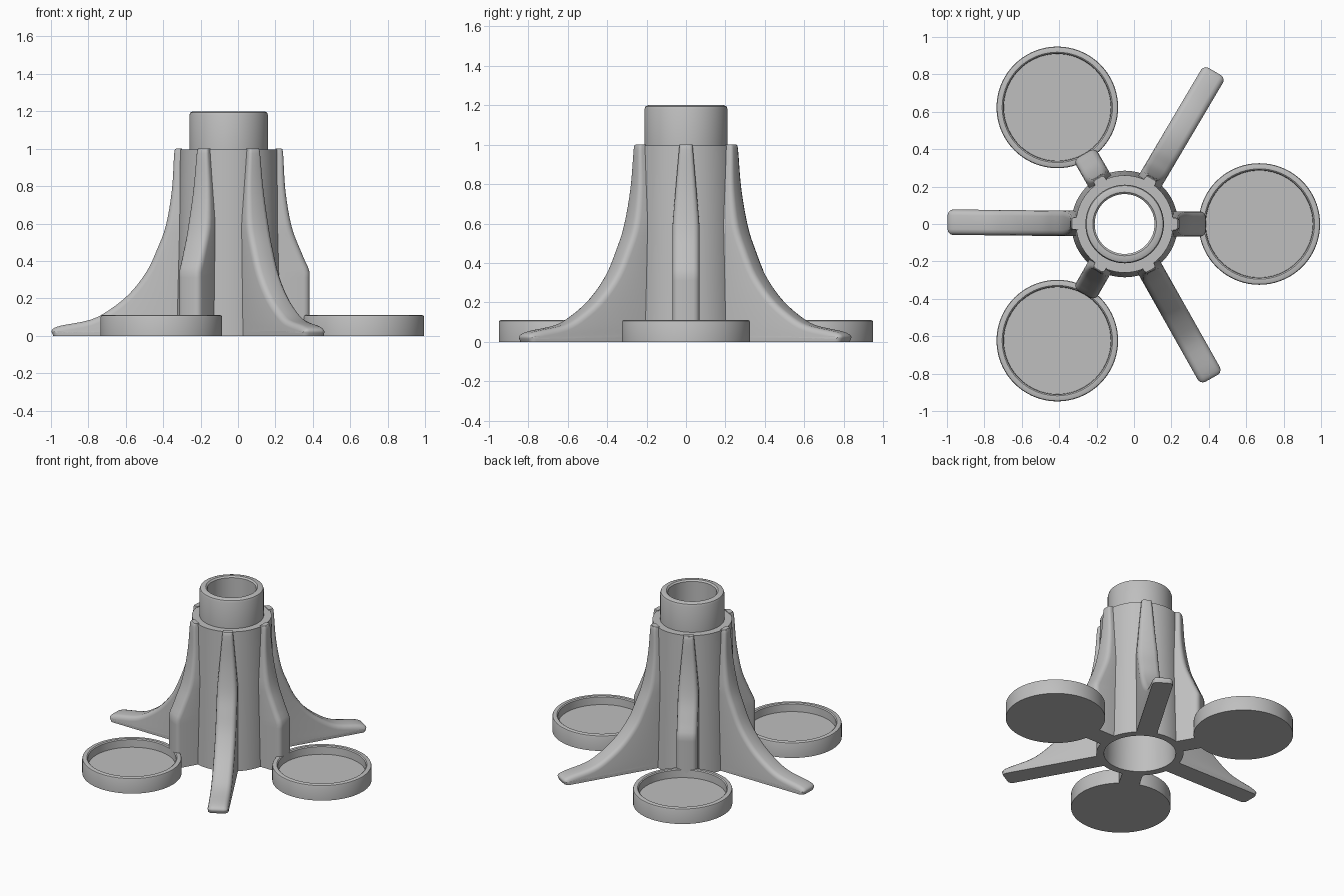
import bpy, bmesh, math
from mathutils import Vector, Matrix

cube = bpy.data.objects.get("Cube")
if cube:
    bpy.data.objects.remove(cube, do_unlink=True)

GREY = (0.52, 0.52, 0.52, 1)
grey = bpy.data.materials.new("plain grey")
grey.use_nodes = True
grey.diffuse_color = GREY
grey.node_tree.nodes["Principled BSDF"].inputs["Base Color"].default_value = GREY

AXIS_X = -0.05   # the column stands a little off the centre of the footprint


def finish(name, bm, angle=0):
    """Turn a bmesh into a smooth-shaded object, rotated about the column axis."""
    bmesh.ops.remove_doubles(bm, verts=bm.verts, dist=1e-5)
    bmesh.ops.recalc_face_normals(bm, faces=bm.faces)
    turn = Matrix.Translation((AXIS_X, 0, 0)) @ Matrix.Rotation(math.radians(angle), 4, 'Z')
    bm.transform(turn)
    mesh = bpy.data.meshes.new(name)
    bm.to_mesh(mesh)
    bm.free()
    mesh.materials.append(grey)
    obj = bpy.data.objects.new(name, mesh)
    bpy.context.collection.objects.link(obj)
    bpy.ops.object.select_all(action='DESELECT')
    obj.select_set(True)
    bpy.context.view_layer.objects.active = obj
    bpy.ops.object.shade_smooth_by_angle(angle=math.radians(35))


def lathe(name, profile, offset=0, angle=0, closed=False):
    bm = bmesh.new()
    verts = [bm.verts.new((r, 0, z)) for r, z in profile]
    if closed:
        verts.append(verts[0])
    edges = [bm.edges.new(pair) for pair in zip(verts, verts[1:])]
    bmesh.ops.spin(bm, geom=list(bm.verts) + edges, axis=(0, 0, 1), cent=(0, 0, 0),
                   angle=math.tau, steps=72, use_merge=True)
    bmesh.ops.translate(bm, verts=bm.verts, vec=(offset, 0, 0))
    finish(name, bm, angle)


def smooth_path(points, steps=4):
    """Catmull-Rom curve through the points."""
    pts = [Vector(p) for p in points]
    ext = [2 * pts[0] - pts[1]] + pts + [2 * pts[-1] - pts[-2]]
    path = []
    for a, b, c, d in zip(ext, ext[1:], ext[2:], ext[3:]):
        for i in range(steps):
            t = i / steps
            path.append(0.5 * (2 * b + (c - a) * t + (2 * a - 5 * b + 4 * c - d) * t ** 2
                               + (3 * b - a - 3 * c + d) * t ** 3))
    return path + [pts[-1]]


# Outer edge of a fin: distance from the axis, height
FIN_EDGE = [(0.282, 1), (0.291, 0.975), (0.303, 0.78), (0.335, 0.59), (0.383, 0.46),
            (0.44, 0.34), (0.53, 0.225), (0.635, 0.14), (0.74, 0.085), (0.9, 0.053),
            (0.945, 0.03), (0.938, 0)]


def fin(name, angle, reach):
    path = [Vector((min(p.x, reach), p.y)) for p in smooth_path(FIN_EDGE)]
    bm = bmesh.new()
    rings = []
    for i, p in enumerate(path):
        # Width narrows upward; the outer corners are rounded along the edge normal
        half = 0.068 - 0.035 * max(0, (p.y - 0.6) / 0.4)
        c = half * 0.45
        t = path[min(i + 1, len(path) - 1)] - path[max(i - 1, 0)]
        n = Vector((-t.y, t.x)).normalized()
        if i in (0, len(path) - 1):
            n = Vector((1, 0))
        side = []
        for a in range(0, 91, 30):
            a = math.radians(a)
            q = p - n * c * (1 - math.sin(a))
            side.append((q.x, half - c + c * math.cos(a), max(q.y, 0)))
        root = 0.25 + 0.01 * (1 - p.y)
        ring = [(root, half, p.y)] + side
        ring += [(x, -y, z) for x, y, z in reversed(ring)]
        rings.append([bm.verts.new(v) for v in ring])
    for low, high in zip(rings, rings[1:]):
        for j in range(len(low)):
            k = (j + 1) % len(low)
            bm.faces.new((low[j], low[k], high[k], high[j]))
    bm.faces.new(rings[0])
    bm.faces.new(rings[-1])
    finish(name, bm, angle)


# Hollow tapered column with a narrower collar on top
lathe("column", [(0.285, 0), (0.26, 0.995), (0.21, 0.995), (0.21, 1.18), (0.205, 1.194),
                 (0.19, 1.2), (0.17, 1.2), (0.16, 1.19), (0.16, 0.95), (0.211, 0.95),
                 (0.235, 0)], closed=True)

# Three long fins, three short fins and three shallow dishes, alternating
for n, where in enumerate(("left", "back_right", "front_right")):
    fin("short_fin_" + where, n * 120, 0.433)
    lathe("dish_" + where, [(0, 0), (0.325, 0), (0.325, 0.1), (0.322, 0.107), (0.315, 0.11),
                            (0.295, 0.11), (0.288, 0.104), (0.286, 0.05), (0, 0.05)],
          offset=0.72, angle=n * 120)
for n, where in enumerate(("back_left", "right", "front_left")):
    fin("long_fin_" + where, 59.4 + n * 120, 1)
